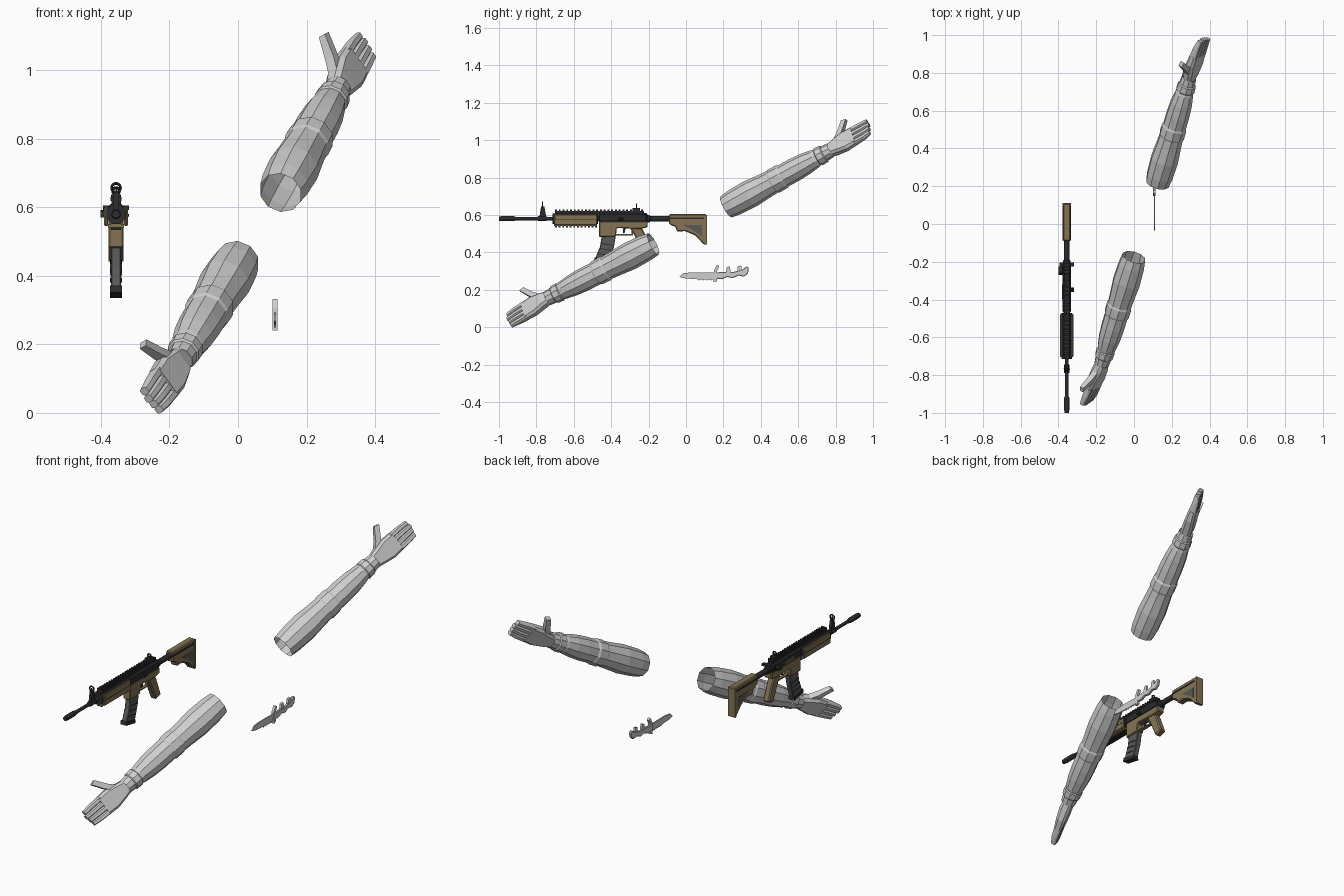
import bpy, bmesh, math
from mathutils import Vector, Matrix

if "Cube" in bpy.data.objects:
    bpy.data.objects.remove(bpy.data.objects["Cube"], do_unlink=True)


def material(name, r, g, b):
    m = bpy.data.materials.new(name)
    m.use_nodes = True
    m.diffuse_color = (r, g, b, 1)
    node = next(n for n in m.node_tree.nodes if n.type == 'BSDF_PRINCIPLED')
    node.inputs["Base Color"].default_value = (r, g, b, 1)
    node.inputs["Roughness"].default_value = 0.8
    return m


PALE = material("pale grey", .62, .62, .62)
TAN = material("tan", .23, .175, .09)
BLACK = material("black", .025, .025, .028)
GREY = material("dark grey", .1, .1, .1)
GX = -.356   # centre plane of the rifle
BORE = .58   # height of the barrel


def loft(name, rings, mat, caps=True, matrix=None):
    """Skin a list of equal-length point rings."""
    bm = bmesh.new()
    rows = [[bm.verts.new(p) for p in ring] for ring in rings]
    n = len(rows[0])
    for a, b in zip(rows, rows[1:]):
        for i in range(n):
            bm.faces.new((a[i], a[(i + 1) % n], b[(i + 1) % n], b[i]))
    if caps:
        bm.faces.new(rows[0][::-1])
        bm.faces.new(rows[-1])
    bmesh.ops.recalc_face_normals(bm, faces=bm.faces)
    me = bpy.data.meshes.new(name)
    bm.to_mesh(me)
    bm.free()
    me.materials.append(mat)
    ob = bpy.data.objects.new(name, me)
    bpy.context.collection.objects.link(ob)
    if matrix:
        ob.matrix_world = matrix
    return ob


def plate(name, pts, width, mat, x=GX, bevel=0):
    """Side profile of (y, z) points, extruded across x."""
    ob = loft(name, [[(x + s * width / 2, y, z) for y, z in pts] for s in (-1, 1)], mat)
    if bevel:
        mod = ob.modifiers.new("bevel", 'BEVEL')
        mod.width, mod.segments = bevel, 1
    return ob


def box(name, y0, y1, z0, z1, width, mat, x=GX, bevel=0):
    return plate(name, [(y0, z0), (y1, z0), (y1, z1), (y0, z1)], width, mat, x, bevel)


def tube(name, profile, mat, x=GX, z=BORE, sides=12):
    """Turned part along y from (y, radius) points."""
    angles = [2 * math.pi * (i + .5) / sides for i in range(sides)]
    rings = [[(x + r * math.cos(a), y, z + r * math.sin(a)) for a in angles] for y, r in profile]
    ob = loft(name, rings, mat)
    bpy.context.view_layer.objects.active = ob
    ob.select_set(True)
    bpy.ops.object.shade_smooth_by_angle(angle=math.radians(35))
    ob.select_set(False)
    return ob


def repeat(ob, count, step):
    mod = ob.modifiers.new("array", 'ARRAY')
    mod.count = count
    mod.use_relative_offset = False
    mod.use_constant_offset = True
    mod.constant_offset_displace = (0, step, 0)


def ring(name, y, z, major, minor, mat, x=GX, axis='Y'):
    rot = (math.pi / 2, 0, 0) if axis == 'Y' else (0, math.pi / 2, 0)
    bpy.ops.mesh.primitive_torus_add(major_segments=14, minor_segments=6, major_radius=major,
                                     minor_radius=minor, location=(x, y, z), rotation=rot)
    ob = bpy.context.object
    ob.name = name
    ob.data.materials.append(mat)


# ---- arms: local x runs to the fingers, y across the hand, z out of the palm
ARM = [(0, .064), (.05, .071), (.15, .075), (.24, .068), (.29, .065), (.30, .069), (.35, .068),
       (.36, .063), (.43, .063), (.5, .059), (.56, .05), (.575, .046), (.58, .051), (.615, .049),
       (.62, .043), (.66, .04)]
PALM = [(.64, .033, .026, 0), (.69, .044, .03, -.001), (.75, .056, .026, -.006), (.81, .054, .021, -.011)]


def slab(s, y0, y1, t, off):
    """Flat six-sided section of a hand part."""
    m, e = (y0 + y1) / 2, min(.012, (y1 - y0) / 5)
    return [(s, y0, off - t / 2), (s, y0, off + t / 2), (s, y0 + e, off + t),
            (s, y1 - e, off + t), (s, y1, off + t / 2), (s, y1, off - t / 2),
            (s, y1 - e, off - t), (s, y0 + e, off - t)]


def arm(side, start, along, across):
    d = Vector(along).normalized()
    w = Vector(across)
    w = (w - d * w.dot(d)).normalized()
    mw = Matrix.Translation(start) @ Matrix((d, w, d.cross(w))).transposed().to_4x4()
    turns = [2 * math.pi * i / 10 for i in range(10)]
    loft(side + "_sleeve", [[(s, r * math.cos(a), r * math.sin(a)) for a in turns] for s, r in ARM],
         PALE, False, mw)
    loft(side + "_palm", [slab(s, -h, h, t, o) for s, h, t, o in PALM], PALE, True, mw)
    for i in range(4):
        y = -.054 + .027 * i
        tip = .915 - .006 * abs(i - 1)
        f = [(.80, 1, .02, -.010), (.86, .97, .017, -.014), (tip, .88, .012, -.021)]
        loft(f"{side}_finger_{i + 1}",
             [slab(s, y * k + .0005, (y + .027) * k - .0005, t, o) for s, k, t, o in f], PALE, True, mw)
    # thumb splays off the upper edge of the hand
    thumb = [(.685, .72, -.03, .016), (.725, .755, -.07, .015), (.768, .795, -.128, .011)]
    loft(side + "_thumb", [[(a, y - .004, -t), (b, y + .004, -t), (b, y + .004, t), (a, y - .004, t)]
                           for a, b, y, t in thumb], PALE, True, mw)


arm("left", (.124, .215, .643), (.166, .555, .302), (.055, .022, -.08))
arm("right", (0, -.175, .445), (-.168, -.555, -.285), (.055, .02, -.077))

# ---- rifle barrel and muzzle
tube("barrel", [(-.95, .009), (-.72, .009), (-.70, .012), (-.45, .012)], BLACK)
tube("muzzle_brake", [(-1, .012), (-.985, .014), (-.92, .014), (-.91, .01), (-.9, .01)], BLACK)
tube("gas_block", [(-.79, .014), (-.745, .014)], BLACK)
# front sight
plate("front_sight_post", [(-.785, .58), (-.745, .58), (-.758, .645), (-.775, .645)], .016, BLACK)
ring("front_sight_ring", -.767, .657, .013, .004, BLACK)
box("front_sight_pin", -.77, -.764, .64, .66, .004, BLACK)

# ---- handguard with covers and ribbed rails
tube("handguard_core", [(-.715, .031), (-.47, .031)], BLACK, sides=8)
for s, label in ((-1, "right"), (1, "left")):
    box(label + "_handguard_cover", -.705, -.475, .545, .604, .012, TAN, GX + s * .029, .004)
    box(label + "_cover_groove", -.70, -.48, .575, .578, .004, BLACK, GX + s * .034)
box("handguard_bottom_cover", -.705, -.475, .542, .552, .046, TAN)
box("top_rail", -.70, -.225, .605, .62, .028, BLACK)
repeat(box("top_rail_rib", -.70, -.69, .618, .63, .032, BLACK), 24, .02)
repeat(box("bottom_rail_rib", -.70, -.69, .534, .545, .03, BLACK), 12, .0195)

# ---- receiver
box("upper_receiver", -.47, -.205, .56, .61, .046, BLACK, bevel=.008)
box("ejection_cover", -.40, -.32, .568, .592, .004, GREY, GX - .024)
plate("forward_assist", [(-.27, .57), (-.235, .575), (-.225, .592), (-.26, .59)], .026, BLACK, GX - .032)
box("charging_handle", -.225, -.205, .593, .605, .075, BLACK)
tube("left_catch", [(-.36, .008), (-.335, .008)], BLACK, GX + .03, .577, 8)
plate("lower_receiver", [(-.465, .567), (-.205, .567), (-.205, .535), (-.24, .525), (-.37, .53),
                         (-.375, .485), (-.465, .482)], .044, TAN, bevel=.004)
box("trigger_guard_bottom", -.38, -.285, .49, .497, .018, TAN)
box("trigger_guard_back", -.292, -.283, .49, .53, .018, TAN)
plate("trigger", [(-.335, .53), (-.322, .53), (-.328, .505), (-.338, .5)], .008, BLACK)
plate("pistol_grip", [(-.30, .53), (-.235, .53), (-.222, .505), (-.185, .41), (-.23, .395), (-.275, .49)],
      .036, TAN, bevel=.006)
# rear sight
box("rear_sight_base", -.285, -.245, .62, .638, .03, BLACK)
ring("rear_sight_ring", -.265, .648, .01, .004, BLACK)

# ---- magazine leaning forward
plate("magazine", [(-.45, .49), (-.375, .49), (-.385, .43), (-.41, .352), (-.485, .368), (-.46, .43)],
      .03, GREY, bevel=.003)
plate("magazine_base", [(-.412, .355), (-.41, .336), (-.493, .352), (-.488, .372)], .036, BLACK)
for k in range(3):
    y, z = -.452 - .009 * k, .45 - .027 * k
    plate(f"magazine_rib_{k + 1}", [(y, z), (y + .06, z - .01), (y + .06, z - .015), (y, z - .005)],
          .034, BLACK)

# ---- stock
tube("buffer_tube", [(-.21, .02), (-.195, .02), (-.19, .015), (.02, .015)], BLACK)
plate("stock", [(-.09, .605), (.107, .605), (.107, .44), (.095, .442), (.05, .49), (-.005, .513),
                (-.05, .512), (-.055, .535), (-.09, .55)], .04, TAN, bevel=.005)
box("butt_pad", .098, .112, .442, .60, .044, TAN)
for s in (-1, 1):
    box("stock_stripe", -.088, .096, .578, .587, .004, BLACK, GX + s * .02)
    plate("stock_recess", [(-.01, .545), (.085, .545), (.085, .485), (.05, .51)], .003, GREY, GX + s * .02)

# ---- knife
KX = .108
plate("knife_blade", [(-.035, .268), (-.015, .288), (.03, .293), (.15, .292), (.15, .255), (.06, .256),
                      (0, .26)], .006, PALE, KX)
repeat(plate("blade_tooth", [(.06, .258), (.072, .258), (.066, .249)], .005, PALE, KX), 6, .014)
plate("knife_guard", [(.148, .24), (.166, .245), (.166, .30), (.178, .325), (.165, .333), (.15, .305)],
      .014, PALE, KX)
plate("knife_handle", [(.16, .292), (.20, .296), (.25, .294), (.30, .308), (.325, .325), (.336, .315),
                       (.332, .288), (.31, .27), (.28, .276), (.25, .262), (.22, .268), (.19, .256),
                       (.16, .26)], .014, PALE, KX, .003)
for i, y in enumerate((.225, .285)):
    plate(f"handle_spur_{i + 1}", [(y - .012, .288), (y + .014, .288), (y + .01, .325 + i * .005),
                                   (y - .008, .32 + i * .005)], .012, PALE, KX)
